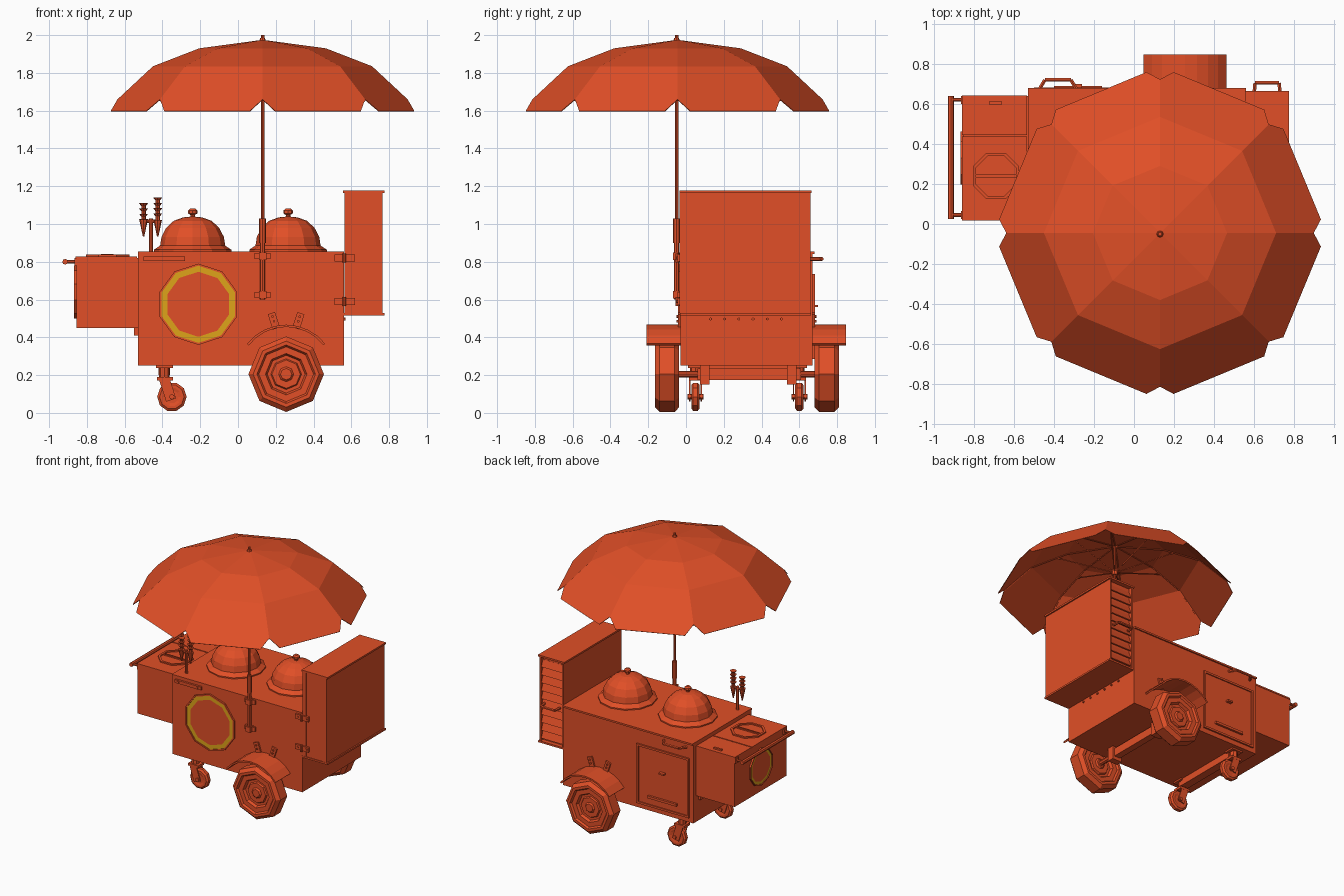
import bpy, bmesh
from math import sin, cos, pi, radians
from mathutils import Vector, Matrix

if "Cube" in bpy.data.objects:
    bpy.data.objects.remove(bpy.data.objects["Cube"])


def material(name, rgb):
    m = bpy.data.materials.new(name)
    m.use_nodes = True
    m.diffuse_color = (*rgb, 1)
    m.node_tree.nodes["Principled BSDF"].inputs["Base Color"].default_value = (*rgb, 1)
    return m


RED = material("orange_red", (0.75, 0.078, 0.02))
GOLD = material("gold", (0.74, 0.37, 0.01))


def finish(name, bm, mat=RED):
    bmesh.ops.remove_doubles(bm, verts=bm.verts, dist=1e-5)
    bmesh.ops.recalc_face_normals(bm, faces=bm.faces)
    me = bpy.data.meshes.new(name)
    bm.to_mesh(me)
    bm.free()
    me.materials.append(mat)
    ob = bpy.data.objects.new(name, me)
    bpy.context.collection.objects.link(ob)
    return ob


def box(name, x, y, z, tilt=0, axis='Y'):
    """Box from three (min, max) ranges, tilted about its own centre."""
    bm = bmesh.new()
    mid = Vector([sum(r) / 2 for r in (x, y, z)])
    size = [r[1] - r[0] for r in (x, y, z)]
    bmesh.ops.create_cube(bm, size=1)
    bm.transform(Matrix.Translation(mid) @ Matrix.Rotation(radians(tilt), 4, axis)
                 @ Matrix.Diagonal((*size, 1)))
    return finish(name, bm)


def lathe(name, centre, profile, axis='z', n=10, phase=0, closed=False, mat=RED):
    """Spin (radius, height) points about an axis through centre."""
    bm = bmesh.new()
    rings = []
    for r, h in profile:
        ring = []
        for i in range(n):
            a = radians(phase) + 2 * pi * i / n
            u, v = r * cos(a), r * sin(a)
            p = {'z': (u, v, h), 'y': (u, h, v), 'x': (h, u, v)}[axis]
            ring.append(bm.verts.new(Vector(centre) + Vector(p)))
        rings.append(ring)
    pairs = list(zip(rings, rings[1:]))
    if closed:
        pairs.append((rings[-1], rings[0]))
    for a, b in pairs:
        for i in range(n):
            j = (i + 1) % n
            bm.faces.new((a[i], a[j], b[j], b[i]))
    return finish(name, bm, mat)


def rod(name, p, q, r=0.01, n=8, r2=None):
    p, q = Vector(p), Vector(q)
    bm = bmesh.new()
    bmesh.ops.create_cone(bm, cap_ends=True, segments=n, radius1=r,
                          radius2=r if r2 is None else r2, depth=(q - p).length)
    turn = (q - p).to_track_quat('Z', 'Y').to_matrix().to_4x4()
    bm.transform(Matrix.Translation((p + q) / 2) @ turn)
    return finish(name, bm)


def handle(name, points, r=0.008):
    for i, (p, q) in enumerate(zip(points, points[1:])):
        rod(f"{name}_{i}", p, q, r, 6)


# Main body and side box
box("body", (-0.53, 0.56), (-0.03, 0.67), (0.25, 0.85))
box("body_top_plate", (-0.53, 0.56), (-0.035, 0.68), (0.842, 0.855))
box("side_box", (-0.855, -0.53), (0.02, 0.64), (0.45, 0.82))
box("side_box_front_lid", (-0.86, -0.535), (0.017, 0.436), (0.818, 0.829))
box("side_box_back_lid", (-0.86, -0.535), (0.444, 0.643), (0.818, 0.829))
lathe("hatch_rim", (-0.69, 0.24, 0.829), [(0.125, 0), (0.125, 0.009), (0.108, 0.009), (0.108, 0)], n=8, phase=22.5)
for s in (-1, 1):
    box("hatch_grip", (-0.80, -0.58), (0.238 + s * 0.006, 0.242 + s * 0.006), (0.829, 0.838))
box("lid_grip", (-0.725, -0.66), (0.597, 0.613), (0.829, 0.84))
box("side_box_bracket", (-0.55, -0.53), (0.05, 0.61), (0.41, 0.45))

# Painted badges with raised rims
for name, c, axis, r, d, ph in (("front_badge", (-0.21, -0.03, 0.575), 'y', 0.215, -1, 90),
                                ("end_badge", (-0.855, 0.33, 0.64), 'x', 0.14, -1, 90)):
    lathe(name + "_rim", c, [(r, 0), (r, d * 0.012), (r * .95, d * 0.012), (r * .95, 0)], axis, 10, ph)
    lathe(name + "_ring", c, [(r * .95, d * 0.006), (r * .8, d * 0.006)], axis, 10, ph, mat=GOLD)
    lathe(name + "_disc", c, [(r * .8, d * 0.006), (0, d * 0.006)], axis, 10, ph)

# Push bar
rod("push_bar", (-0.915, 0.025, 0.8), (-0.915, 0.64, 0.8), 0.015, 8)
for y in (0.045, 0.62):
    rod("push_bar_arm", (-0.855, y, 0.8), (-0.915, y, 0.8), 0.009)
    box("push_bar_foot", (-0.865, -0.85), (y - 0.02, y + 0.02), (0.78, 0.82))

# Tall cabinet with slatted back
box("cabinet", (0.565, 0.765), (-0.028, 0.63), (0.525, 1.165))
box("cabinet_lid", (0.555, 0.775), (-0.035, 0.665), (1.165, 1.178))
box("cabinet_floor", (0.56, 0.775), (-0.033, 0.663), (0.515, 0.528))
for x in (0.565, 0.755):
    box("cabinet_back_post", (x, x + 0.01), (0.62, 0.66), (0.525, 1.165))
for i in range(10):
    z = 0.57 + i * 0.06
    box("cabinet_slat", (0.575, 0.755), (0.636, 0.644), (z - 0.027, z + 0.027), 22, 'X')
for x in (0.565, 0.735):
    box("cabinet_front_frame", (x, x + 0.03), (-0.034, -0.028), (0.53, 1.165))
for i in range(6):
    y = 0.13 + i * 0.075
    rod("floor_bolt", (0.56, y, 0.497), (0.568, y, 0.497), 0.008, 6)
handle("cabinet_pull", [(0.6, 0.65, 0.815), (0.605, 0.705, 0.815), (0.725, 0.705, 0.815), (0.73, 0.65, 0.815)], 0.01)
for z in (0.59, 0.82):
    box("hinge_plate", (0.51, 0.62), (-0.045, -0.028), (z - 0.018, z + 0.018))
    rod("hinge_pin", (0.562, -0.045, z - 0.024), (0.562, -0.045, z + 0.024), 0.01)
    for x in (0.53, 0.602):
        rod("hinge_bolt", (x, -0.044, z), (x, -0.051, z), 0.008, 6)

# Front rail and back handle
box("front_rail", (-0.5, -0.28), (-0.045, -0.03), (0.803, 0.827))
for x in (-0.47, -0.31):
    rod("rail_bolt", (x, -0.045, 0.815), (x, -0.052, 0.815), 0.009, 6)
handle("back_handle", [(-0.475, 0.67, 0.815), (-0.445, 0.72, 0.815), (-0.315, 0.72, 0.815), (-0.285, 0.67, 0.815)], 0.01)

# Back door with frame and pull
box("back_door", (-0.48, -0.08), (0.67, 0.674), (0.30, 0.72))
for x in (-0.5, -0.075):
    box("door_frame_side", (x, x + 0.015), (0.67, 0.682), (0.285, 0.735))
for z in (0.285, 0.72):
    box("door_frame_rail", (-0.5, -0.06), (0.67, 0.682), (z, z + 0.015))
box("door_pull", (-0.4, -0.16), (0.67, 0.69), (0.35, 0.368))
box("door_catch", (-0.3, -0.26), (0.67, 0.7), (0.56, 0.572))

# Domed lids
dome = [(0, 0), (0.205, 0), (0.205, 0.012), (0.178, 0.03), (0.172, 0.035), (0.165, 0.08),
        (0.14, 0.128), (0.1, 0.165), (0.05, 0.183), (0, 0.188)]
for x in (-0.24, 0.265):
    lathe("domed_lid", (x, 0.32, 0.852), dome, n=12)
    lathe("lid_knob", (x, 0.32, 1.036), [(0, 0), (0.012, 0), (0.012, 0.012), (0.025, 0.02), (0.025, 0.035), (0.014, 0.045), (0, 0.045)], n=8)

# Sauce taps
rod("tap_post", (-0.46, 0.04, 0.85), (-0.46, 0.04, 1.03), 0.011)
rod("tap_bar", (-0.51, 0.04, 1.015), (-0.415, 0.04, 1.015), 0.009)
for x, top in ((-0.5, 1.11), (-0.425, 1.14)):
    rod("tap_nozzle", (x, 0.04, 0.935), (x, 0.04, 1.02), 0.004, 8, 0.022)
    rod("tap_stem", (x, 0.04, 1.02), (x, 0.04, top), 0.012)
    for k in range(4):
        z = top - k * 0.028
        rod("tap_collar", (x, 0.04, z - 0.014), (x, 0.04, z), 0.013, 8, 0.024)

# Umbrella pole and clamps
PX, PY = 0.13, -0.05
rod("pole", (PX, PY, 0.6), (PX, PY, 2.0), 0.0095)
rod("pole_sleeve", (PX, PY, 0.9), (PX, PY, 1.03), 0.018)
rod("pole_socket", (PX, PY, 0.6), (PX, PY, 0.9), 0.014)
for z in (0.625, 0.83):
    box("pole_clamp", (PX - 0.042, PX + 0.042), (-0.045, -0.03), (z - 0.016, z + 0.016))
    box("pole_clamp_ring", (PX - 0.02, PX + 0.02), (-0.07, -0.03), (z - 0.02, z + 0.02))

# Umbrella canopy with notched flaps
bm = bmesh.new()


def spoke(r, z, i):
    a = i * pi / 4
    return Vector((PX + r * cos(a), PY + 0.005 + r * sin(a), z))


for i in range(8):
    def ring(r, z):
        return [spoke(r, z, i), spoke(r, z, i + 1)]
    tip = spoke(0, 1.975, 0)
    a, b = ring(0.335, 1.93)
    c, d = ring(0.58, 1.835)
    e, f = ring(0.768, 1.66)
    g, h = ring(0.832, 1.598)
    flap = [c, e, g.lerp(h, 0.115), h.lerp(g, 0.115), f, d]
    for pts in ([tip, a, b], [a, c, d, b], flap):
        bm.faces.new([bm.verts.new(p) for p in pts])
    for p, q in ((tip, a), (a, c), (c, e)):
        rod("canopy_rib", p - Vector((0, 0, 0.008)), q - Vector((0, 0, 0.008)), 0.004, 4)
    rod("canopy_strut", (PX, PY, 1.76), spoke(0.4, 1.895, i), 0.005, 4)
canopy = finish("canopy", bm)
canopy.modifiers.new("thickness", 'SOLIDIFY').thickness = 0.004
rod("strut_hub", (PX, PY, 1.74), (PX, PY, 1.78), 0.022)
rod("canopy_cap", (PX, PY, 1.965), (PX, PY, 1.985), 0.02, 8, 0.012)

# Large wheels, fenders and their brackets
WX, WZ = 0.255, 0.205
tyre = [(0, -0.03), (0.1, -0.03), (0.11, -0.05), (0.145, -0.05), (0.155, -0.064), (0.175, -0.064), (0.2, -0.04),
        (0.2, 0.04), (0.175, 0.064), (0.155, 0.064), (0.145, 0.05), (0.11, 0.05), (0.1, 0.03), (0, 0.03)]
hub = [(0, -0.05), (0.03, -0.05), (0.04, -0.04), (0.075, -0.04), (0.085, -0.025), (0.085, 0.025),
       (0.075, 0.04), (0.04, 0.04), (0.03, 0.05), (0, 0.05)]
for y, s in ((-0.1, -1), (0.745, 1)):
    lathe("wheel", (WX, y, WZ), tyre, 'y', 8)
    lathe("wheel_hub", (WX, y, WZ), hub, 'y', 8)
    wall = -0.03 if s < 0 else 0.67
    edges = sorted((wall, wall + s * 0.178))
    bm = bmesh.new()
    arc = [[bm.verts.new((WX + 0.262 * cos(radians(t)), yy, WZ + 0.262 * sin(radians(t))))
            for yy in edges] for t in range(38, 143, 13)]
    for p, q in zip(arc, arc[1:]):
        bm.faces.new((p[0], p[1], q[1], q[0]))
    fender = finish("fender", bm)
    fender.modifiers.new("thickness", 'SOLIDIFY').thickness = 0.012
    for k in (-1, 1):
        x = WX + k * 0.065
        box("fender_bracket", (x - 0.02, x + 0.02), sorted((wall, wall + s * 0.012)), (0.445, 0.53), k * 18)
        for z in (0.485, 0.51):
            xb = x + k * (z - 0.4875) * 0.32
            rod("bracket_bolt", (xb, wall, z), (xb, wall + s * 0.02, z), 0.007, 6)
rod("axle", (WX, -0.12, WZ), (WX, 0.765, WZ), 0.018)
box("axle_beam", (WX - 0.025, WX + 0.025), (0.06, 0.61), (0.175, 0.235))
for y in (0.1, 0.56):
    box("axle_mount", (WX - 0.04, WX + 0.04), (y - 0.025, y + 0.025), (0.15, 0.25))

# Swivel casters on a cross beam
CX, CZ = -0.35, 0.085
box("caster_beam", (-0.42, -0.36), (0.07, 0.58), (0.2, 0.25))
caster = [(0, -0.018), (0.035, -0.018), (0.05, -0.022), (0.065, -0.022), (0.078, -0.012),
          (0.078, 0.012), (0.065, 0.022), (0.05, 0.022), (0.035, 0.018), (0, 0.018)]
for y in (0.05, 0.6):
    box("caster_plate", (-0.435, -0.345), (y - 0.04, y + 0.04), (0.238, 0.25))
    rod("caster_swivel", (-0.39, y, 0.18), (-0.39, y, 0.245), 0.028)
    lathe("caster_wheel", (CX, y, CZ), caster, 'y', 10)
    rod("caster_axle", (CX, y - 0.042, CZ), (CX, y + 0.042, CZ), 0.014)
    box("caster_crown", (-0.43, -0.345), (y - 0.035, y + 0.035), (0.172, 0.19))
    for s in (-1, 1):
        box("caster_fork", (-0.4, -0.345), sorted((y + s * 0.027, y + s * 0.034)), (0.065, 0.185), -18)
